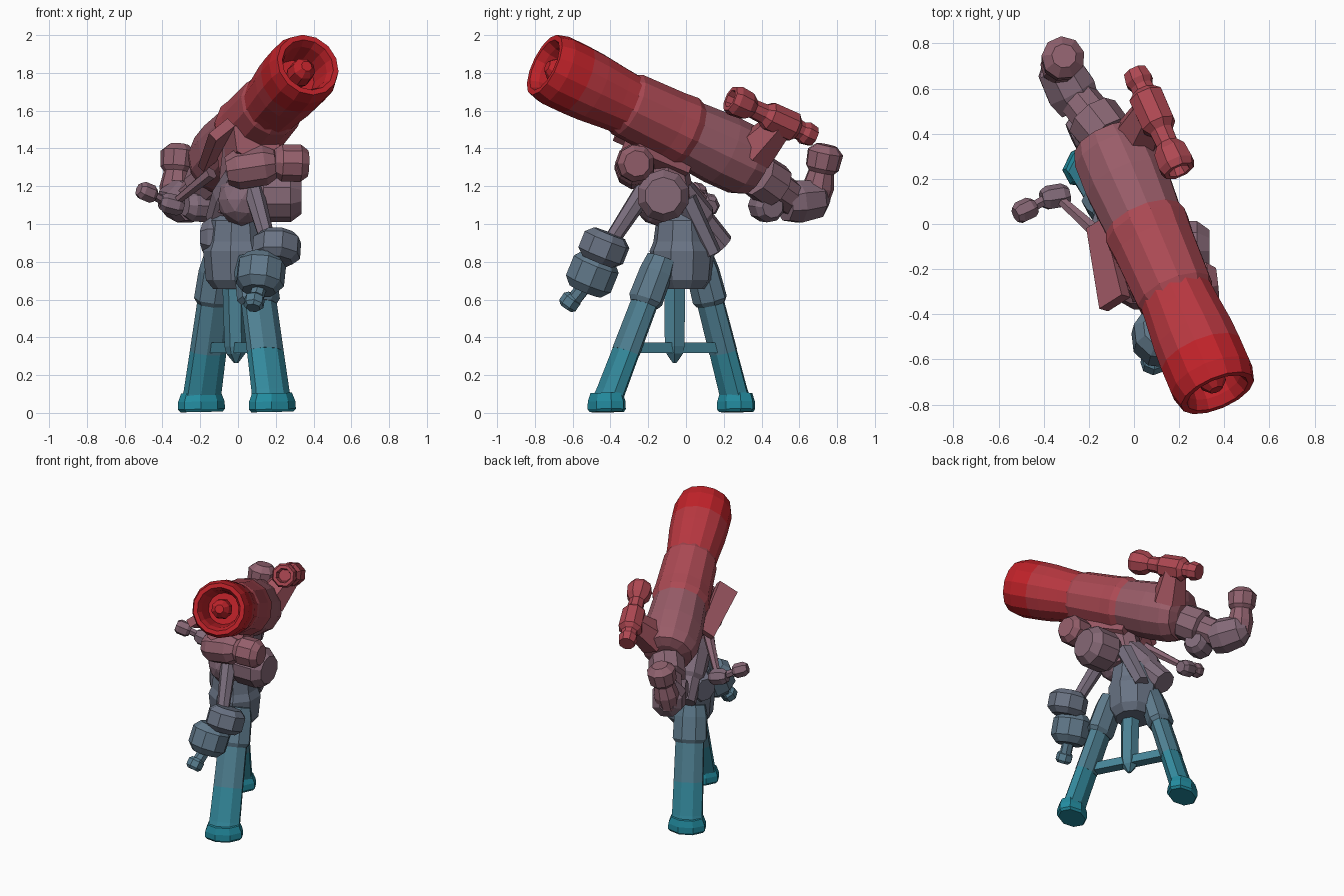
import bpy, bmesh, math
from mathutils import Vector

if "Cube" in bpy.data.objects:
    bpy.data.objects.remove(bpy.data.objects["Cube"])

RAMP = [(0.0, (.010, .27, .36)), (0.85, (.135, .175, .235)), (1.3, (.29, .12, .155)), (1.85, (.55, .008, .012))]


def tint(obj, z):
    """Teal feet fading through grey to a red barrel."""
    z = max(0.0, min(1.85, z))
    for (z0, c0), (z1, c1) in zip(RAMP, RAMP[1:]):
        if z <= z1:
            f = (z - z0) / (z1 - z0)
            col = [p + (q - p) * f for p, q in zip(c0, c1)]
            break
    m = bpy.data.materials.new(obj.name + "_paint")
    m.diffuse_color = (*col, 1)
    m.use_nodes = True
    m.node_tree.nodes["Principled BSDF"].inputs["Base Color"].default_value = m.diffuse_color
    obj.data.materials.append(m)


def finish(name, bm, z):
    bmesh.ops.recalc_face_normals(bm, faces=bm.faces)
    me = bpy.data.meshes.new(name)
    bm.to_mesh(me)
    bm.free()
    ob = bpy.data.objects.new(name, me)
    bpy.context.collection.objects.link(ob)
    tint(ob, z)
    return ob


def turned(name, a, b, prof, n=10, side=None, flat=1.0):
    """Rings along a->b; prof = (fraction of length, radius); flat squashes across side."""
    a, b = Vector(a), Vector(b)
    d = b - a
    u = Vector(side) if side else Vector((0, 0, 1)).cross(d)
    if u.length < 1e-4:
        u = Vector((1, 0, 0))
    u = (u - d * (u.dot(d) / d.length_squared)).normalized()
    v = d.normalized().cross(u)
    bm = bmesh.new()
    rings = []
    for t, r in prof:
        ring = []
        for i in range(n):
            w = 2 * math.pi * (i + .5) / n
            ring.append(bm.verts.new(a + d * t + u * r * math.cos(w) + v * r * flat * math.sin(w)))
        rings.append(ring)
    for p, q in zip(rings, rings[1:]):
        for i in range(n):
            j = (i + 1) % n
            bm.faces.new((p[i], p[j], q[j], q[i]))
    bm.faces.new(rings[0][::-1])
    bm.faces.new(rings[-1])
    zs = sum(t for t, _ in prof) / len(prof)
    return finish(name, bm, (a + d * zs).z)


def rod(name, a, b, r, r2=None, n=8, **k):
    return turned(name, a, b, [(0, r), (1, r if r2 is None else r2)], n, **k)


def drum(name, a, b, r, n=9):
    """Short cylinder with chamfered rims."""
    return turned(name, a, b, [(0, r * .7), (.22, r), (.78, r), (1, r * .7)], n)


def ball(name, c, size):
    bm = bmesh.new()
    bmesh.ops.create_icosphere(bm, subdivisions=2, radius=1)
    for v in bm.verts:
        v.co = Vector(c) + Vector([p * s for p, s in zip(v.co, size)])
    return finish(name, bm, c[2])


# main barrel: hollow front, banded middle, blunt rear
front, back = Vector((.364, -.735, 1.836)), Vector((-.13, .415, 1.285))
axis = back - front
at = lambda t: front + axis * t
turned("front_barrel", front, back, [(.12, .105), (.02, .125), (-.012, .145), (-.012, .174), (.04, .193),
                                     (.13, .192)], 14)
turned("front_barrel_rear", front, back, [(.13, .192), (.2, .188), (.30, .174), (.36, .167)], 14)
turned("front_lens_knob", at(.0), at(.13), [(0, .03), (.2, .062), (.6, .07), (1, .05)], 8)
turned("middle_barrel", front, back, [(.34, .16), (.37, .178), (.56, .187), (.62, .195), (.65, .180)], 12)
turned("rear_barrel", front, back, [(.65, .180), (.8, .194), (.91, .19), (.96, .165), (.975, .10)], 12)

# rear focuser, diagonal and eyepiece
turned("focuser_tube", (-.11, .38, 1.26), (-.27, .58, 1.12), [(0, .12), (.45, .125), (.5, .095), (1, .09)], 9)
drum("focus_knob", (-.28, .39, 1.10), (-.12, .46, 1.09), .085)
turned("diagonal_housing", (-.24, .52, 1.11), (-.36, .74, 1.14), [(0, .10), (.3, .12), (.8, .105), (1, .05)], 8)
turned("eyepiece", (-.34, .68, 1.10), (-.31, .745, 1.418),
       [(0, .07), (.3, .085), (.55, .07), (.62, .09), (.88, .097), (1, .055)], 9)

# finder scope and its bracket
turned("finder_scope", (.20, .235, 1.665), (.005, .675, 1.462),
       [(.1, .04), (0, .05), (0, .072), (.06, .085), (.2, .078), (.27, .052), (.4, .055), (.46, .08),
        (.75, .082), (.8, .055), (.85, .052), (.9, .065), (1, .055)], 8)
rod("finder_bracket", (.0, .36, 1.38), (.07, .50, 1.53), .12, .08, 6)

# dovetail plate along the barrel and the saddle below it
rod("dovetail_plate", (-.085, -.35, 1.50), (-.16, .0, 1.32), .10, .075, 4, side=(1, .3, .9), flat=.4)
rod("saddle_block", (.10, -.28, 1.45), (.0, .0, 1.33), .14, .13, 6)

# slow motion control handle
rod("control_cable", (-.14, -.06, 1.27), (-.34, .12, 1.11), .035, .022, 6)
drum("control_joint", (-.29, .13, 1.09), (-.41, .11, 1.12), .055, 7)
rod("control_stem", (-.37, .12, 1.11), (-.46, .07, 1.16), .025, n=6)
drum("control_knob", (-.44, .08, 1.15), (-.525, .04, 1.185), .05, 7)

# equatorial mount head
drum("declination_housing", (-.06, -.27, 1.28), (.20, -.27, 1.32), .108)
drum("declination_cap", (.19, -.28, 1.325), (.37, -.26, 1.32), .10)
ball("mount_head", (.02, -.15, 1.13), (.13, .13, .14))
drum("side_drive", (.08, -.12, 1.15), (.335, -.12, 1.15), .14, 10)
turned("polar_axis", (.02, -.16, 1.26), (-.11, .18, .88), [(0, .09), (.3, .12), (.65, .11), (.7, .09), (1, .08)], 9)
rod("head_upright", (0, -.06, 1.06), (.03, -.12, 1.4), .12, .11, 8)
rod("altitude_strut", (.08, .0, 1.13), (.05, .14, .84), .06, .05, 6)

# counterweight shaft and weights
rod("weight_shaft", (.08, -.22, 1.18), (.17, -.43, .86), .055, .04, 7)
drum("upper_weight", (.21, -.405, .95), (.20, -.465, .80), .13, 8)
drum("lower_weight", (.13, -.46, .83), (.11, -.535, .645), .13, 9)
rod("shaft_tip", (.12, -.52, .69), (.09, -.60, .59), .04, n=7)
drum("shaft_end_knob", (.09, -.59, .62), (.08, -.635, .555), .055, 7)

# tripod head
turned("tripod_hub", (-.01, -.02, .655), (-.01, -.02, 1.06),
       [(0, .12), (.12, .16), (.5, .175), (.62, .155), (.9, .14), (1, .09)], 9)
drum("azimuth_block", (-.18, .03, .93), (.05, -.04, .93), .115, 8)

# two wide legs, each with a clamp and a flared foot
across = (.88, .47, 0)
for side, top, foot in (("front", (.08, -.13, .82), (.18, -.42, .055)),
                        ("back", (-.09, .07, .82), (-.195, .265, .055))):
    p, q = Vector(top), Vector(foot)
    turned(side + "_leg_upper", p, p.lerp(q, .32), [(0, .10), (.3, .115), (.9, .12), (1, .10)], 8,
           side=across, flat=.72)
    turned(side + "_leg_middle", p.lerp(q, .28), p.lerp(q, .65), [(0, .10), (1, .104)], 8, side=across, flat=.66)
    turned(side + "_leg_lower", p.lerp(q, .65), q, [(0, .104), (.8, .108), (1, .115)], 8, side=across, flat=.64)
    turned(side + "_foot", q + Vector((0, 0, .05)), (q.x + .002, q.y, .005),
           [(0, .112), (.45, .13), (.85, .132), (1, .118)], 8, side=across, flat=.72)

# centre post and spreader between the legs
turned("centre_post", (-.02, -.06, .75), (-.01, -.06, .265), [(0, .065), (.82, .06), (.9, .05), (1, .012)], 6)
rod("leg_spreader", (.12, -.30, .345), (-.14, .19, .345), .05, n=4, side=across, flat=.8)
